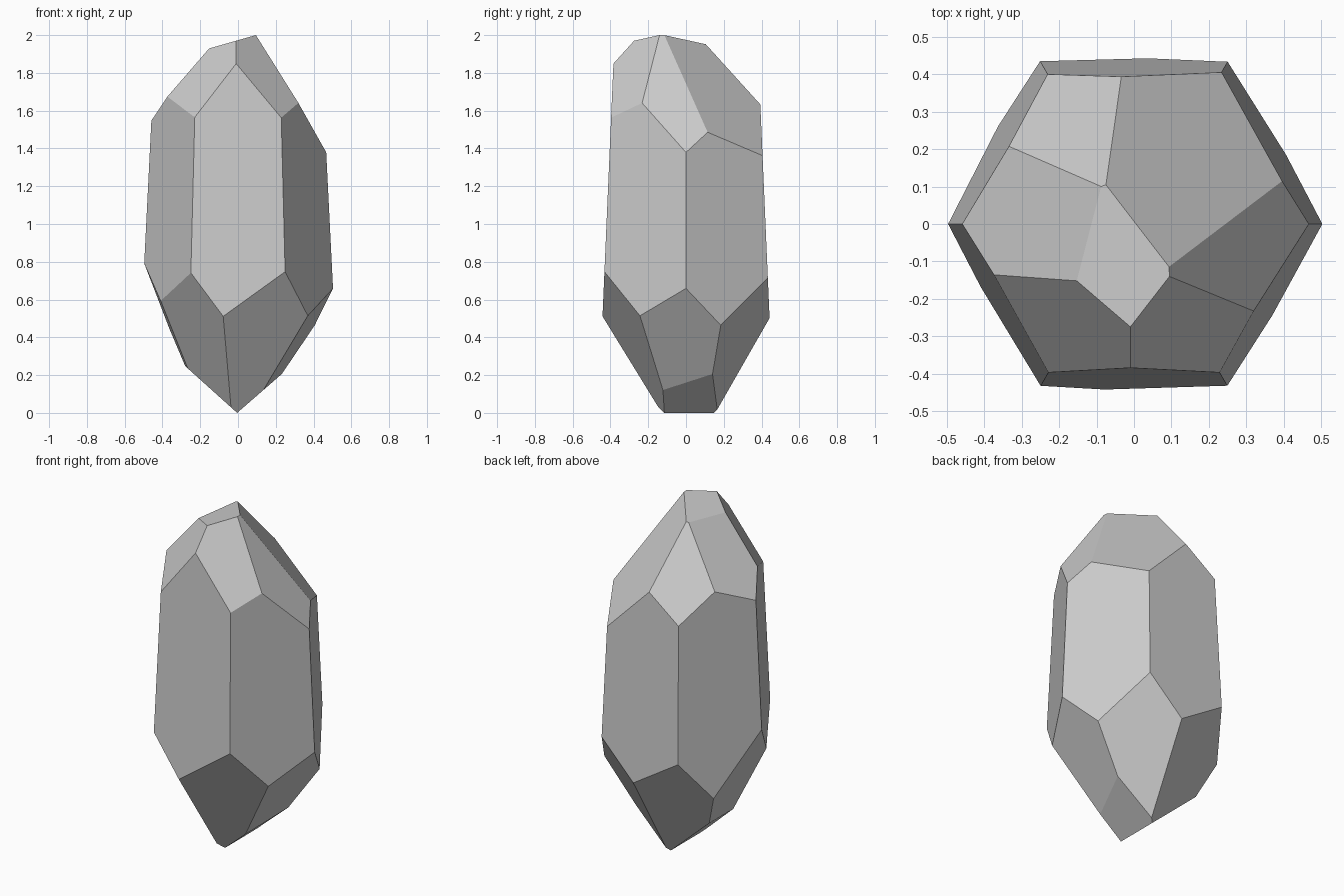
import bpy
import bmesh
from math import cos, sin, pi
from mathutils import Vector

default_cube = bpy.data.objects.get("Cube")
if default_cube:
    bpy.data.objects.remove(default_cube, do_unlink=True)

# Stone colour
stone = bpy.data.materials.new("grey_stone")
stone.use_nodes = True
grey = (0.6, 0.6, 0.6, 1.0)
stone.diffuse_color = grey
stone.node_tree.nodes["Principled BSDF"].inputs["Base Color"].default_value = grey

# Facets as slopes: z = a * x + b * y + c
tip_facets = [
    (0.285, 0.0, 1.973),     # small crown
    (1.235, 1.106, 2.286),   # front, -x
    (-1.142, 1.106, 2.263),  # front, +x
    (-1.633, -0.09, 2.142),  # +x side
    (-0.97, -0.965, 1.98),   # back, +x
    (0.711, -1.204, 2.131),  # back, -x
    (1.139, -0.221, 2.07),   # -x side
]
root_facets = [
    (-1.428, -1.428, -0.232),  # front, -x
    (0.775, -1.735, -0.195),   # front, +x
    (1.543, -0.25, -0.117),    # +x side
    (0.87, 0.0, 0.004),        # +x underside
    (-2.44, -0.08, -0.42),     # -x side
    (-0.9, 0.0, -0.004),       # -x underside
    (-0.68, 1.8, -0.27),       # back, -x
    (1.062, 1.67, -0.275),     # back, +x
]


def hex_ring(bm, z):
    """Six corners of the gently tapered shaft at height z."""
    radius = 0.536 - 0.05 * z
    return [bm.verts.new((radius * cos(i * pi / 3), radius * sin(i * pi / 3), z))
            for i in range(6)]


def cut_facet(bm, a, b, c, side):
    """Slice off everything beyond the facet and cap the cut."""
    geom = bm.verts[:] + bm.edges[:] + bm.faces[:]
    normal = Vector((-a, -b, 1)).normalized() * side
    result = bmesh.ops.bisect_plane(bm, geom=geom, dist=1e-5, plane_co=(0, 0, c),
                                    plane_no=normal, clear_outer=True)
    rim = [e for e in result["geom_cut"] if isinstance(e, bmesh.types.BMEdge)]
    bmesh.ops.holes_fill(bm, edges=rim, sides=0)


# Overlong six-sided shaft
bm = bmesh.new()
bottom, top = hex_ring(bm, -1.5), hex_ring(bm, 3.5)
bm.faces.new(bottom[::-1])
bm.faces.new(top)
for i in range(6):
    j = (i + 1) % 6
    bm.faces.new((bottom[i], bottom[j], top[j], top[i]))

# Cut both pointed ends
for facet in tip_facets:
    cut_facet(bm, *facet, 1)
for facet in root_facets:
    cut_facet(bm, *facet, -1)
bmesh.ops.recalc_face_normals(bm, faces=bm.faces[:])

mesh = bpy.data.meshes.new("crystal")
bm.to_mesh(mesh)
bm.free()
mesh.materials.append(stone)
crystal = bpy.data.objects.new("crystal", mesh)
bpy.context.collection.objects.link(crystal)
